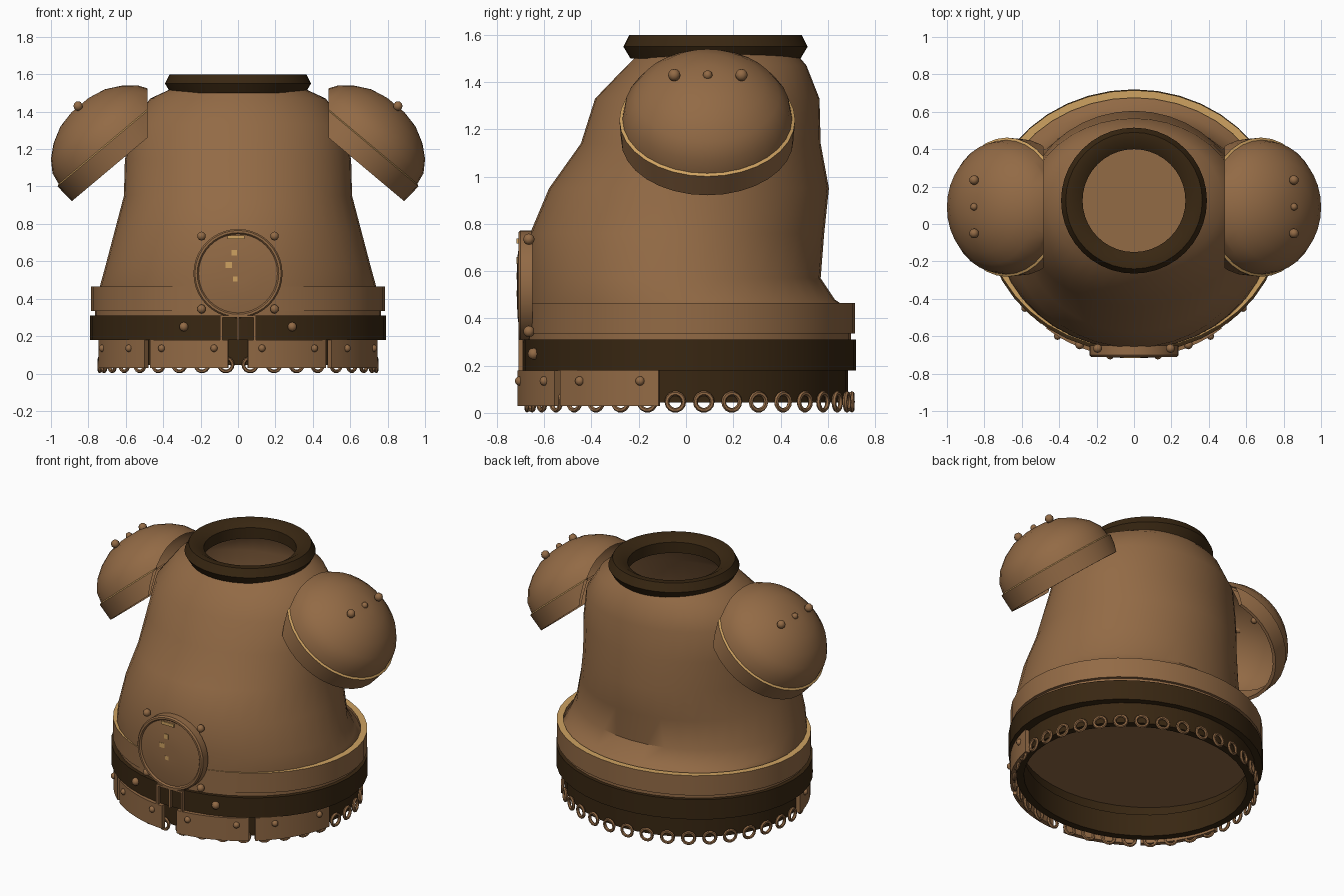
import bpy, bmesh
from math import sin, cos, pi, radians
from mathutils import Matrix, Vector

if "Cube" in bpy.data.objects:
    bpy.data.objects.remove(bpy.data.objects["Cube"], do_unlink=True)


def material(name, rgb):
    m = bpy.data.materials.new(name)
    m.use_nodes = True
    m.diffuse_color = (*rgb, 1)
    m.node_tree.nodes["Principled BSDF"].inputs["Base Color"].default_value = (*rgb, 1)
    return m


BRONZE = material("bronze brown", (0.29, 0.145, 0.06))
DARK = material("dark leather", (0.04, 0.02, 0.006))
GOLD = material("worn gold", (0.62, 0.36, 0.12))
parts = []


def finish(name, bm, *mats):
    bmesh.ops.recalc_face_normals(bm, faces=bm.faces)
    mesh = bpy.data.meshes.new(name)
    bm.to_mesh(mesh)
    bm.free()
    for m in mats:
        mesh.materials.append(m)
    ob = bpy.data.objects.new(name, mesh)
    bpy.context.collection.objects.link(ob)
    parts.append(ob)
    return ob


def loft(rings, arc=None, n=40, wrap=False, cap=False, alt=()):
    """Join elliptical rings (height, rx, ry, centre y); alt lists gold segments."""
    bm = bmesh.new()
    a0, a1 = arc or (0, 2 * pi)
    count = n + 1 if arc else n
    rows = []
    for z, rx, ry, cy in rings:
        rows.append([bm.verts.new((rx * sin(a), cy - ry * cos(a), z))
                     for a in (a0 + (a1 - a0) * i / n for i in range(count))])
    for k in range(len(rows) if wrap else len(rows) - 1):
        lo, hi = rows[k], rows[(k + 1) % len(rows)]
        for i in range(n):
            j = (i + 1) % count
            f = bm.faces.new((lo[i], lo[j], hi[j], hi[i]))
            f.material_index = 1 if k in alt else 0
    if arc:
        for i in (0, -1):
            bm.faces.new([r[i] for r in rows])
    if cap:
        bm.faces.new(rows[-1])
    return bm


def band(z0, z1, rx, ry, cy, wall):
    """Closed hoop cross-section."""
    return [(z0, rx, ry, cy), (z1, rx, ry, cy),
            (z1, rx - wall, ry - wall, cy), (z0, rx - wall, ry - wall, cy)]


def rivets(name, points, mat=BRONZE):
    bm = bmesh.new()
    for x, y, z, r in points:
        bmesh.ops.create_uvsphere(bm, u_segments=10, v_segments=6, radius=r,
                                  matrix=Matrix.Translation((x, y, z)))
    return finish(name, bm, mat)


def boxes(name, specs, mat):
    bm = bmesh.new()
    for centre, size in specs:
        bmesh.ops.create_cube(bm, size=1, matrix=Matrix.Translation(centre)
                              @ Matrix.Diagonal((*size, 1)))
    return finish(name, bm, mat)


# Torso shell: height, half width, front y, back y
outline = [(0.30, 0.75, -0.67, 0.69), (0.44, 0.745, -0.67, 0.69),
           (0.48, 0.735, -0.67, 0.63), (0.57, 0.71, -0.67, 0.57),
           (0.76, 0.66, -0.66, 0.585), (0.95, 0.61, -0.58, 0.605),
           (1.14, 0.605, -0.445, 0.57), (1.33, 0.57, -0.385, 0.565),
           (1.47, 0.47, -0.25, 0.51), (1.53, 0.34, -0.19, 0.46)]
finish("torso", loft([(z, rx, (b - f) / 2, (b + f) / 2) for z, rx, f, b in outline]), BRONZE)
finish("inner_floor", loft([(0.24, 0.73, 0.67, 0.015), (0.25, 0.73, 0.67, 0.015)], cap=True), BRONZE)

# Neck collar
collar = [(1.5, 0.275), (1.5, 0.36), (1.55, 0.39), (1.6, 0.365), (1.6, 0.325), (1.57, 0.275)]
finish("neck_collar", loft([(z, r, r, 0.125) for z, r in collar], wrap=True), DARK)

# Waist hoops
finish("waist_band", loft(band(0.335, 0.465, 0.785, 0.693, 0.022, 0.04), wrap=True, alt=(1,)), BRONZE, GOLD)
finish("waist_seam", loft(band(0.30, 0.34, 0.765, 0.68, 0.018, 0.03), wrap=True), BRONZE)
finish("belt", loft(band(0.18, 0.31, 0.79, 0.705, 0.015, 0.07), wrap=True), DARK)
finish("skirt", loft(band(0.045, 0.19, 0.735, 0.67, 0.015, 0.045), wrap=True), DARK)

# Curved skirt plates over the front
plate = band(0.03, 0.18, 0.757, 0.73, 0.015, 0.03)
for s, side in ((1, "left"), (-1, "right")):
    for label, a, b in (("front", 0.07, 0.67), ("side", 0.72, 1.39)):
        bm = loft(plate, arc=(s * a, s * b), n=10, wrap=True)
        finish(f"{side}_{label}_plate", bm, BRONZE)
rivets("plate_rivets", [(s * 0.757 * sin(a), 0.015 - 0.73 * cos(a), 0.135, 0.02)
                        for s in (1, -1) for a in (0.17, 0.57, 0.88, 1.28)])

# Ring trim hanging around the hem
bm = bmesh.new()
COUNT, MAJ, MIN = 36, 14, 6
for k in range(COUNT):
    a = 2 * pi * (k + 0.5) / COUNT
    pos = Vector((0.742 * sin(a), 0.015 - 0.69 * cos(a), 0.047))
    out = Vector((sin(a) / 0.742, -cos(a) / 0.69, 0)).normalized()
    side = Vector((0, 0, 1)).cross(out)
    grid = []
    for i in range(MAJ):
        t = 2 * pi * i / MAJ
        radial = side * cos(t) + Vector((0, 0, sin(t)))
        grid.append([bm.verts.new(pos + radial * (0.036 + 0.01 * cos(p)) + out * 0.01 * sin(p))
                     for p in (2 * pi * j / MIN for j in range(MIN))])
    for i in range(MAJ):
        g, h = grid[i], grid[(i + 1) % MAJ]
        for j in range(MIN):
            bm.faces.new((g[j], h[j], h[(j + 1) % MIN], g[(j + 1) % MIN]))
finish("hem_rings", bm, BRONZE)

# Round front hatch with frame
hatch = Matrix.Translation((0, -0.67, 0.535)) @ Matrix.Rotation(radians(90), 4, "X")
frame = [(-0.02, 0.238), (0.03, 0.238), (0.04, 0.23), (0.04, 0.218), (0.03, 0.21), (-0.02, 0.21)]
bm = loft([(h, r, r, 0) for h, r in frame], wrap=True)
bm.transform(hatch)
finish("hatch_frame", bm, BRONZE)
bm = loft([(h, r, r, 0) for h, r in ((0, 0.215), (0.03, 0.215), (0.043, 0.13), (0.046, 0.05))], cap=True)
bm.transform(hatch)
finish("hatch_door", bm, BRONZE)
bars = [((x, -0.7, 0.245), (0.012, 0.02, 0.13)) for x in (-0.09, 0, 0.09)]
boxes("hatch_hinge", bars + [((0, -0.7, 0.305), (0.19, 0.02, 0.012))], BRONZE)
rivets("hatch_rivets", [(s * 0.195, -0.665, z, 0.024) for s in (1, -1) for z in (0.735, 0.345)])
rivets("belt_studs", [(s * 0.29, -0.645, 0.25, 0.025) for s in (1, -1)])

# Worn flecks on the hatch
boxes("hatch_wear", [((x, -0.713, z), (w, 0.008, h)) for x, z, w, h in (
    (-0.01, 0.728, 0.09, 0.02), (-0.02, 0.645, 0.03, 0.03),
    (-0.05, 0.58, 0.035, 0.03), (-0.015, 0.505, 0.025, 0.025))], GOLD)

# Domed shoulder guards, tilted outward and trimmed beside the neck
dome = [(0, 0.36), (0.07, 0.348), (0.135, 0.305), (0.19, 0.24), (0.235, 0.155), (0.255, 0.06)]
cuff = [(-0.11, 0.365), (0, 0.372), (0.008, 0.355), (0, 0.345), (-0.11, 0.345)]
for s, side in ((1, "left"), (-1, "right")):
    place = Matrix.Translation((s * 0.68, 0.09, 1.24)) @ Matrix.Rotation(s * radians(40), 4, "Y")
    for label, prof, closed in (("dome", dome, False), ("cuff", cuff, True)):
        bm = loft([(h, r, r, 0) for h, r in prof], n=32, wrap=closed, cap=not closed,
                  alt=(1,) if closed else ())
        bm.transform(place)
        bmesh.ops.bisect_plane(bm, geom=bm.verts[:] + bm.edges[:] + bm.faces[:],
                               plane_co=(s * 0.485, 0, 0), plane_no=(-s, 0, 0), clear_outer=True)
        finish(f"{side}_shoulder_{label}", bm, BRONZE, GOLD)
    rivets(f"{side}_shoulder_rivets", [(s * 0.855, y, 1.43, r) for y, r in
                                       ((-0.05, 0.026), (0.092, 0.02), (0.235, 0.026))])

# Smooth shading with crisp edges
bpy.ops.object.select_all(action="DESELECT")
for ob in parts:
    ob.select_set(True)
bpy.context.view_layer.objects.active = parts[0]
bpy.ops.object.shade_smooth_by_angle(angle=radians(35))
